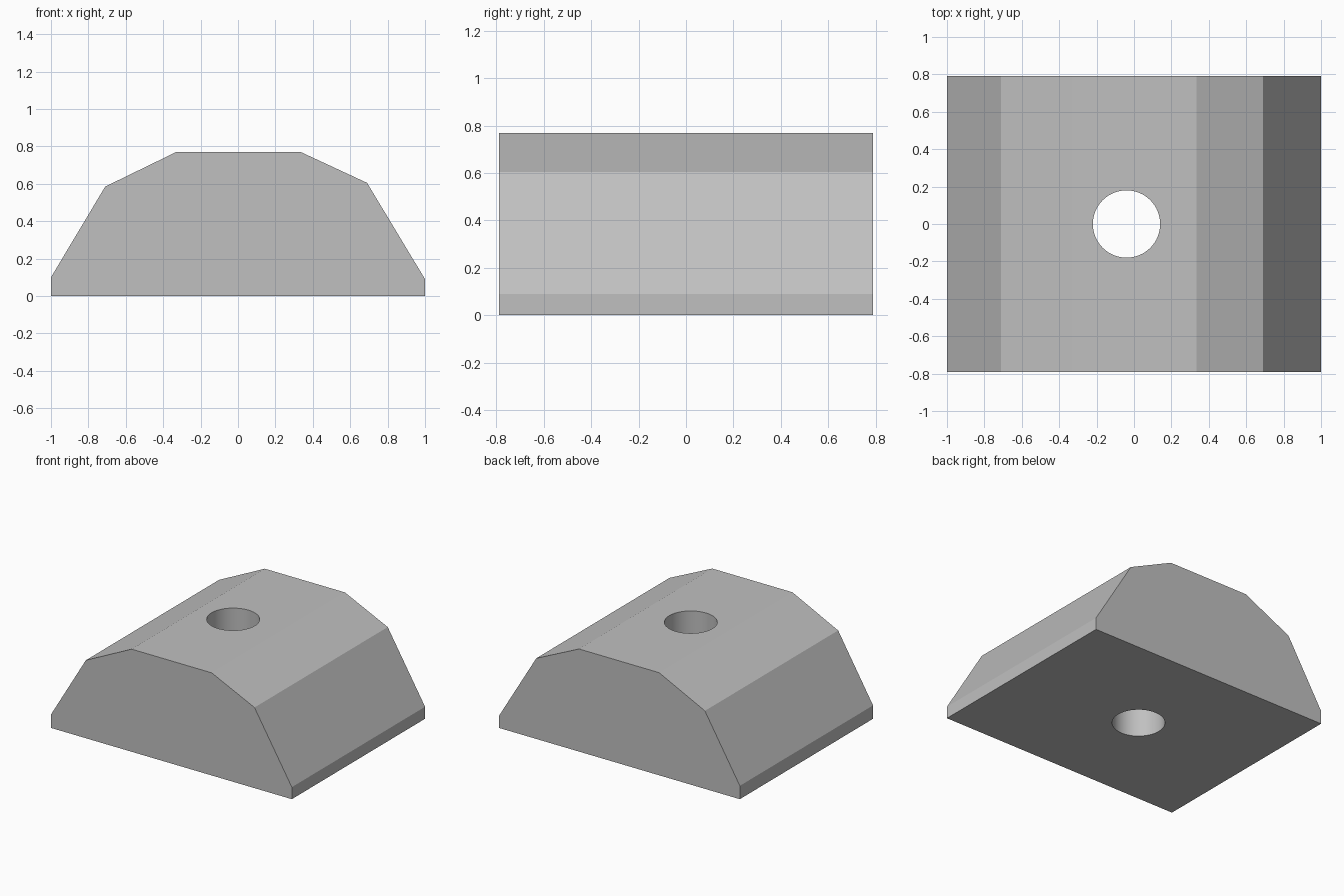
import bpy
import bmesh

cube = bpy.data.objects.get("Cube")
if cube:
    bpy.data.objects.remove(cube)

# Single grey material
grey = bpy.data.materials.new("plain grey")
grey.use_nodes = True
colour = (0.53, 0.53, 0.53, 1)
grey.diffuse_color = colour
grey.node_tree.nodes["Principled BSDF"].inputs["Base Color"].default_value = colour

# Faceted block: profile in x and z, extruded from front to back
HALF_DEPTH = 0.79
profile = [(-1, 0), (1, 0), (1, 0.09), (0.69, 0.605), (0.335, 0.77),
           (-0.33, 0.77), (-0.71, 0.585), (-1, 0.1)]
bm = bmesh.new()
front = bm.faces.new([bm.verts.new((x, -HALF_DEPTH, z)) for x, z in profile])
extruded = bmesh.ops.extrude_face_region(bm, geom=[front], use_keep_orig=True)
moved = [v for v in extruded["geom"] if isinstance(v, bmesh.types.BMVert)]
bmesh.ops.translate(bm, vec=(0, 2 * HALF_DEPTH, 0), verts=moved)
bmesh.ops.recalc_face_normals(bm, faces=bm.faces)
mesh = bpy.data.meshes.new("clamp_block")
bm.to_mesh(mesh)
bm.free()
block = bpy.data.objects.new("clamp_block", mesh)
bpy.context.collection.objects.link(block)
mesh.materials.append(grey)

# Round bolt hole straight through the block
bpy.ops.mesh.primitive_cylinder_add(vertices=64, radius=0.18, depth=2,
                                    location=(-0.04, 0, 0.4))
cutter = bpy.context.object
cutter.name = "hole_cutter"
cutter.data.materials.append(grey)
cut = block.modifiers.new("bolt_hole", "BOOLEAN")
cut.operation = "DIFFERENCE"
cut.solver = "EXACT"
cut.object = cutter
bpy.ops.object.select_all(action="DESELECT")
block.select_set(True)
bpy.context.view_layer.objects.active = block
bpy.ops.object.modifier_apply(modifier=cut.name)
bpy.data.objects.remove(cutter)

# Smooth hole wall, crisp facets
bpy.ops.object.shade_smooth_by_angle(angle=0.2)
